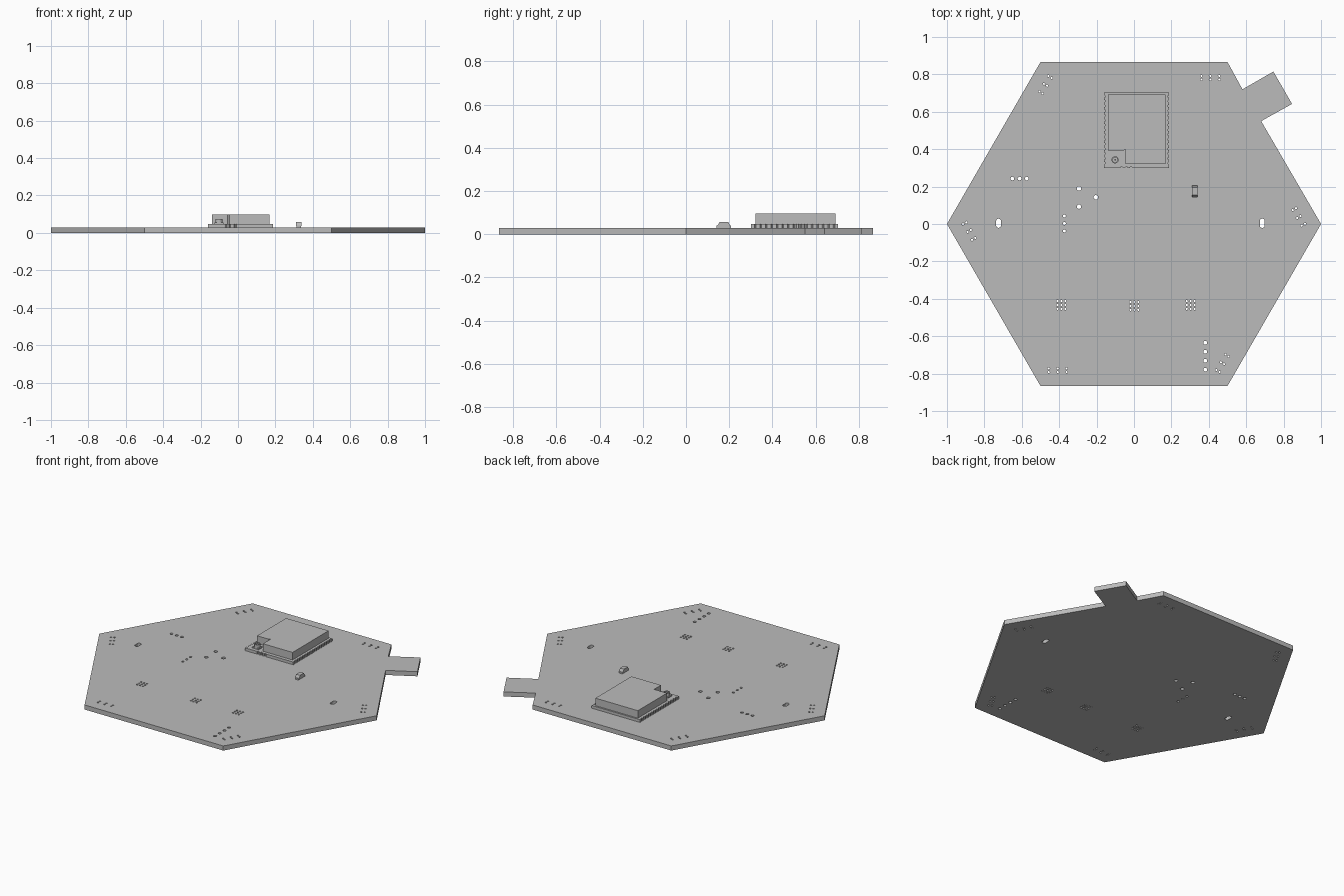
import bpy, bmesh
from math import radians, cos, sin, pi
from mathutils import Matrix, Vector

if "Cube" in bpy.data.objects:
    bpy.data.objects.remove(bpy.data.objects["Cube"])

grey = bpy.data.materials.new("plain_grey")
grey.use_nodes = True
grey.diffuse_color = (0.5, 0.5, 0.5, 1)
grey.node_tree.nodes["Principled BSDF"].inputs["Base Color"].default_value = (0.5, 0.5, 0.5, 1)

TOP = 0.03          # board surface
BASE = 0.048        # module carrier surface


def add_prism(bm, outline, z0, z1):
    """Extrude a flat outline between two heights."""
    face = bm.faces.new([bm.verts.new((x, y, z0)) for x, y in outline])
    out = bmesh.ops.extrude_face_region(bm, geom=[face])
    verts = [g for g in out["geom"] if isinstance(g, bmesh.types.BMVert)]
    bmesh.ops.translate(bm, vec=(0, 0, z1 - z0), verts=verts)
    bmesh.ops.recalc_face_normals(bm, faces=bm.faces)


def make_object(name, bm):
    mesh = bpy.data.meshes.new(name)
    bm.to_mesh(mesh)
    bm.free()
    obj = bpy.data.objects.new(name, mesh)
    bpy.context.collection.objects.link(obj)
    mesh.materials.append(grey)
    return obj


def prism(name, outline, z0, z1):
    bm = bmesh.new()
    add_prism(bm, outline, z0, z1)
    return make_object(name, bm)


def rect(x0, x1, y0, y1):
    return [(x0, y0), (x1, y0), (x1, y1), (x0, y1)]


def circle(x, y, r, n=12):
    return [(x + r * cos(2 * pi * i / n), y + r * sin(2 * pi * i / n)) for i in range(n)]


def slot(x, y, r, half):
    """Upright rounded slot."""
    arc = [pi * i / 6 for i in range(7)]
    return ([(x + r * cos(a), y + half + r * sin(a)) for a in arc]
            + [(x - r * cos(a), y - half - r * sin(a)) for a in arc])


def cut(obj, outlines, z0, z1):
    """Remove a set of vertical shafts from an object."""
    bm = bmesh.new()
    for outline in outlines:
        add_prism(bm, outline, z0, z1)
    cutter = make_object("cutter", bm)
    cutter.hide_render = True
    mod = obj.modifiers.new("cut", "BOOLEAN")
    mod.operation = "DIFFERENCE"
    mod.solver = "EXACT"
    mod.object = cutter
    bpy.context.view_layer.objects.active = obj
    bpy.ops.object.modifier_apply(modifier=mod.name)
    bpy.data.objects.remove(cutter)


# Hexagonal board with a tab on its back left edge
corners = [(cos(radians(a)), sin(radians(a))) for a in range(0, 360, 60)]
tab = [(0.68, 0.55), (0.845, 0.642), (0.745, 0.815), (0.58, 0.72)]
board = prism("board", corners[:1] + tab + corners[1:], 0, TOP)

# Pin hole groups, repeated along the six edges
holes = []
for k in range(6):
    turn = Matrix.Rotation(radians(60 * k), 3, "Z")
    for i in (-1, 0, 1):
        for j in (-1, 1):
            p = turn @ Vector((0.408 + 0.048 * i, 0.782 + 0.01 * j, 0))
            holes.append(circle(p.x, p.y, 0.006, 8))

# Square grids of small vias
for cx, cy in ((-0.388, -0.433), (0.002, -0.438), (0.303, -0.433)):
    for i in (-1, 0, 1):
        for j in (-1, 0, 1):
            holes.append(circle(cx + 0.021 * i, cy + 0.021 * j, 0.006, 8))

# Straight rows of larger holes: start, step, count, radius
for x, y, dx, dy, n, r in ((-0.65, 0.243, 0.038, 0, 3, 0.01),
                           (-0.372, 0.043, 0, -0.04, 3, 0.008),
                           (0.381, -0.635, 0, -0.048, 4, 0.01)):
    holes += [circle(x + dx * i, y + dy * i, r) for i in range(n)]

# Potentiometer holes and mounting slots
holes += [circle(x, y, 0.012) for x, y in ((-0.294, 0.19), (-0.204, 0.143), (-0.294, 0.093))]
holes += [slot(x, 0.004, 0.013, 0.012) for x in (-0.724, 0.686)]
cut(board, holes, -0.1, 0.1)

# Module carrier with castellated edges
carrier = prism("module_carrier", rect(-0.16, 0.188, 0.3, 0.703), TOP, BASE)
notches = [circle(x, 0.325 + 0.0255 * i, 0.007, 8) for x in (-0.16, 0.188) for i in range(15)]
notches += [circle(-0.066 + 0.0255 * i, 0.3, 0.007, 8) for i in range(3)]
cut(carrier, notches, 0, 0.1)

# Shield can with a notched corner
prism("module_shield", [(-0.045, 0.322), (0.168, 0.322), (0.168, 0.693), (-0.138, 0.693),
                        (-0.138, 0.393), (-0.055, 0.393), (-0.045, 0.4)], BASE, 0.097)

# Antenna socket: foot, ring and centre pin
prism("socket_foot", rect(-0.125, -0.077, 0.323, 0.363), BASE, 0.055)
ring = prism("socket_ring", circle(-0.101, 0.343, 0.019, 20), 0.055, 0.075)
cut(ring, [circle(-0.101, 0.343, 0.013, 20)], 0.058, 0.1)
prism("socket_pin", circle(-0.101, 0.343, 0.005, 10), 0.055, 0.072)

# Small surface mount lamp: body on a longer foot with sloped ends
prism("lamp_foot", rect(0.314, 0.336, 0.142, 0.208), TOP, 0.04)
bm = bmesh.new()
add_prism(bm, rect(0.311, 0.339, 0.145, 0.205), 0.038, 0.057)
for v in bm.verts:
    if v.co.z > 0.05:
        v.co.y += 0.01 if v.co.y < 0.175 else -0.01
make_object("lamp_body", bm)
